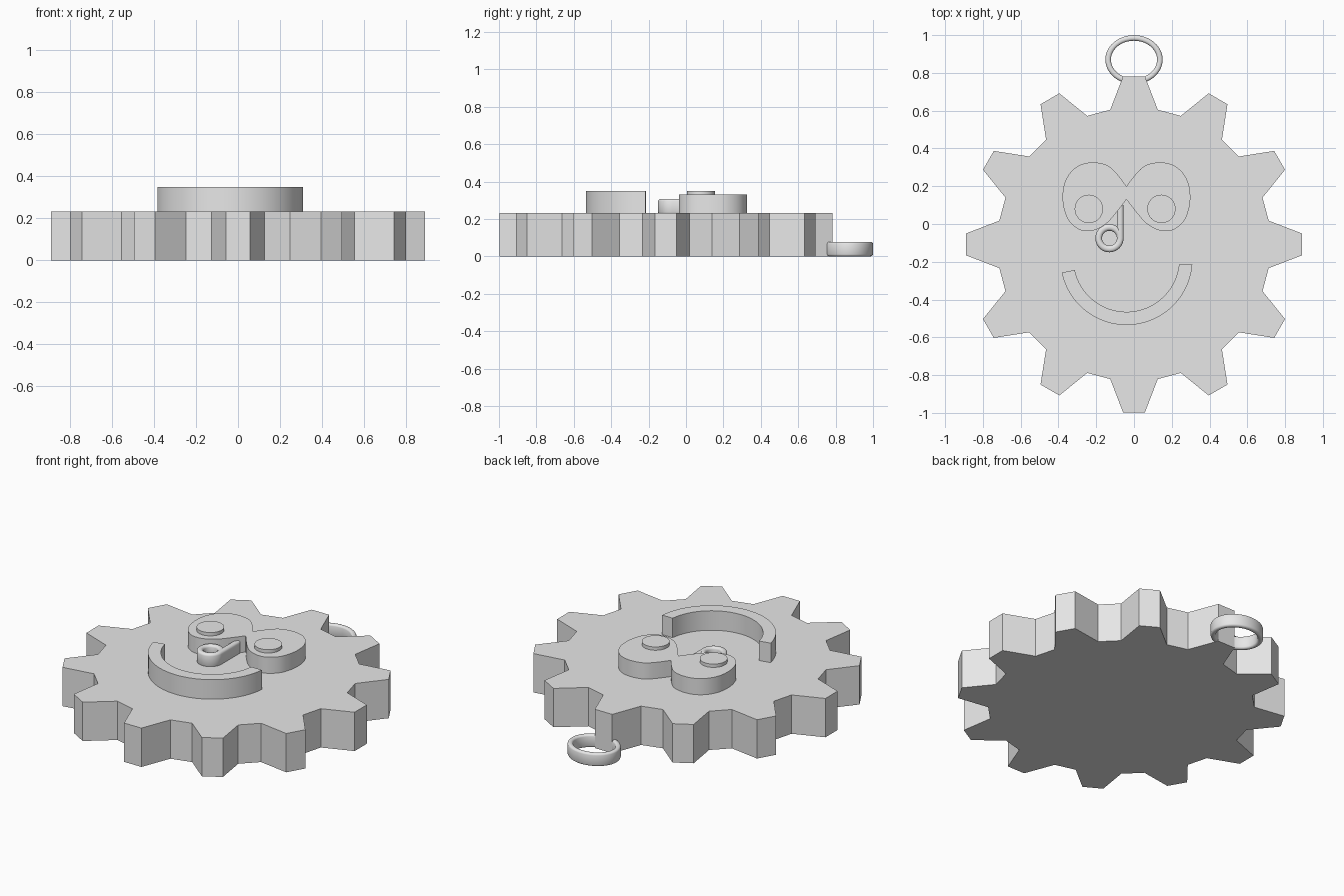
import bpy, bmesh, math
from mathutils import Vector

cube = bpy.data.objects.get("Cube")
if cube:
    bpy.data.objects.remove(cube, do_unlink=True)

grey = bpy.data.materials.new("plain grey")
grey.use_nodes = True
grey.diffuse_color = (0.8, 0.8, 0.8, 1)
grey.node_tree.nodes["Principled BSDF"].inputs["Base Color"].default_value = grey.diffuse_color


def finish(name, bm, smooth=True):
    bmesh.ops.recalc_face_normals(bm, faces=bm.faces)
    mesh = bpy.data.meshes.new(name)
    bm.to_mesh(mesh)
    bm.free()
    mesh.materials.append(grey)
    obj = bpy.data.objects.new(name, mesh)
    bpy.context.collection.objects.link(obj)
    if smooth:
        bpy.ops.object.select_all(action='DESELECT')
        obj.select_set(True)
        bpy.context.view_layer.objects.active = obj
        bpy.ops.object.shade_smooth_by_angle(angle=math.radians(35))
    return obj


def prism(name, outline, z0, z1, smooth=True):
    """Extrude a flat outline from z0 up to z1."""
    bm = bmesh.new()
    base = bm.faces.new([bm.verts.new((x, y, z0)) for x, y in outline])
    top = bmesh.ops.extrude_face_region(bm, geom=[base], use_keep_orig=True)["geom"]
    for v in top:
        if isinstance(v, bmesh.types.BMVert):
            v.co.z = z1
    return finish(name, bm, smooth)


def sweep(name, path, width, z0, z1, closed=True):
    """Sweep an upright rounded-rectangle section along a flat path."""
    bm = bmesh.new()
    r = width * 0.45
    section = []
    for k in range(16):
        a = math.tau * (k + 0.5) / 16
        sx, sz = math.copysign(1, math.cos(a)), math.copysign(1, math.sin(a))
        section.append((sx * (width / 2 - r) + r * math.cos(a),
                        (z0 + z1) / 2 + sz * ((z1 - z0) / 2 - r) + r * math.sin(a)))
    n = len(path)
    rings = []
    for i, p in enumerate(path):
        before = path[i - 1] if closed or i else p
        after = path[(i + 1) % n] if closed or i < n - 1 else p
        d = (Vector(after) - Vector(before)).normalized()
        rings.append([bm.verts.new((p[0] + d.y * u, p[1] - d.x * u, z)) for u, z in section])
    for i in range(n if closed else n - 1):
        a, b = rings[i], rings[(i + 1) % n]
        for k in range(16):
            m = (k + 1) % 16
            bm.faces.new((a[k], a[m], b[m], b[k]))
    if not closed:
        bm.faces.new(rings[0])
        bm.faces.new(rings[-1])
    return finish(name, bm)


def arc(cx, cy, rx, ry, start, end, n):
    angles = [math.radians(start + (end - start) * i / n) for i in range(n + 1)]
    return [(cx + rx * math.cos(a), cy + ry * math.sin(a)) for a in angles]


def ellipse(cx, cy, rx, ry, n=48):
    return arc(cx, cy, rx, ry, 0, 360, n)[:-1]


def spline(points, steps=4):
    """Smooth curve through the points, open at both ends."""
    p = [Vector(q) for q in [points[0]] + points + [points[-1]]]
    out = []
    for a, b, c, d in zip(p, p[1:], p[2:], p[3:]):
        for s in range(steps):
            t = s / steps
            out.append(0.5 * (2 * b + (c - a) * t + (2 * a - 5 * b + 4 * c - d) * t ** 2
                              + (3 * b - a - 3 * c + d) * t ** 3))
    return out + [p[-1]]


# Gear body with twelve teeth
GEAR_Y, TOP, FACE_X = -0.108, 0.233, -0.04
gear = []
for tooth in range(12):
    for offset, radius in ((-10, 0.724), (-3.7, 0.892), (3.7, 0.892), (10, 0.724)):
        a = math.radians(tooth * 30 + offset)
        gear.append((radius * math.cos(a), GEAR_Y + radius * math.sin(a)))
prism("gear_body", gear, 0, TOP, smooth=False)

# Smiling mouth
mouth = arc(FACE_X, -0.185, 0.35, 0.35, 192, 355, 48)
mouth += arc(FACE_X, -0.185, 0.28, 0.28, 192, 354, 48)[::-1]
prism("mouth", mouth, TOP, 0.35)

# Joined eyes, mirrored about the face centre
half = spline([(0, 0.13), (0.05, 0.065), (0.1, 0.008), (0.15, -0.025), (0.2, -0.038),
               (0.25, -0.03), (0.3, 0.01), (0.325, 0.06), (0.338, 0.13), (0.33, 0.21),
               (0.295, 0.275), (0.24, 0.315), (0.17, 0.326), (0.1, 0.31),
               (0.05, 0.265), (0, 0.2)])
eyes = [(FACE_X + x, y) for x, y in half]
eyes += [(FACE_X - x, y) for x, y in half[-2:0:-1]]
prism("eyes", eyes, TOP, 0.33)

# Pupils
for side, sign in (("left", 1), ("right", -1)):
    prism(side + "_pupil", ellipse(FACE_X - 0.007 + sign * 0.192, 0.08, 0.075, 0.075), 0.32, 0.35)

# Hooked nose: a ring with a straight bridge
sweep("nose_ring", ellipse(-0.13, -0.075, 0.057, 0.057), 0.036, TOP - 0.01, 0.308)
sweep("nose_bridge", [(-0.073, -0.075), (-0.073, 0.1)], 0.036, TOP - 0.01, 0.308, closed=False)

# Hanging ring on the top tooth
sweep("hanging_ring", ellipse(0, 0.87, 0.137, 0.115), 0.03, 0, 0.078)
